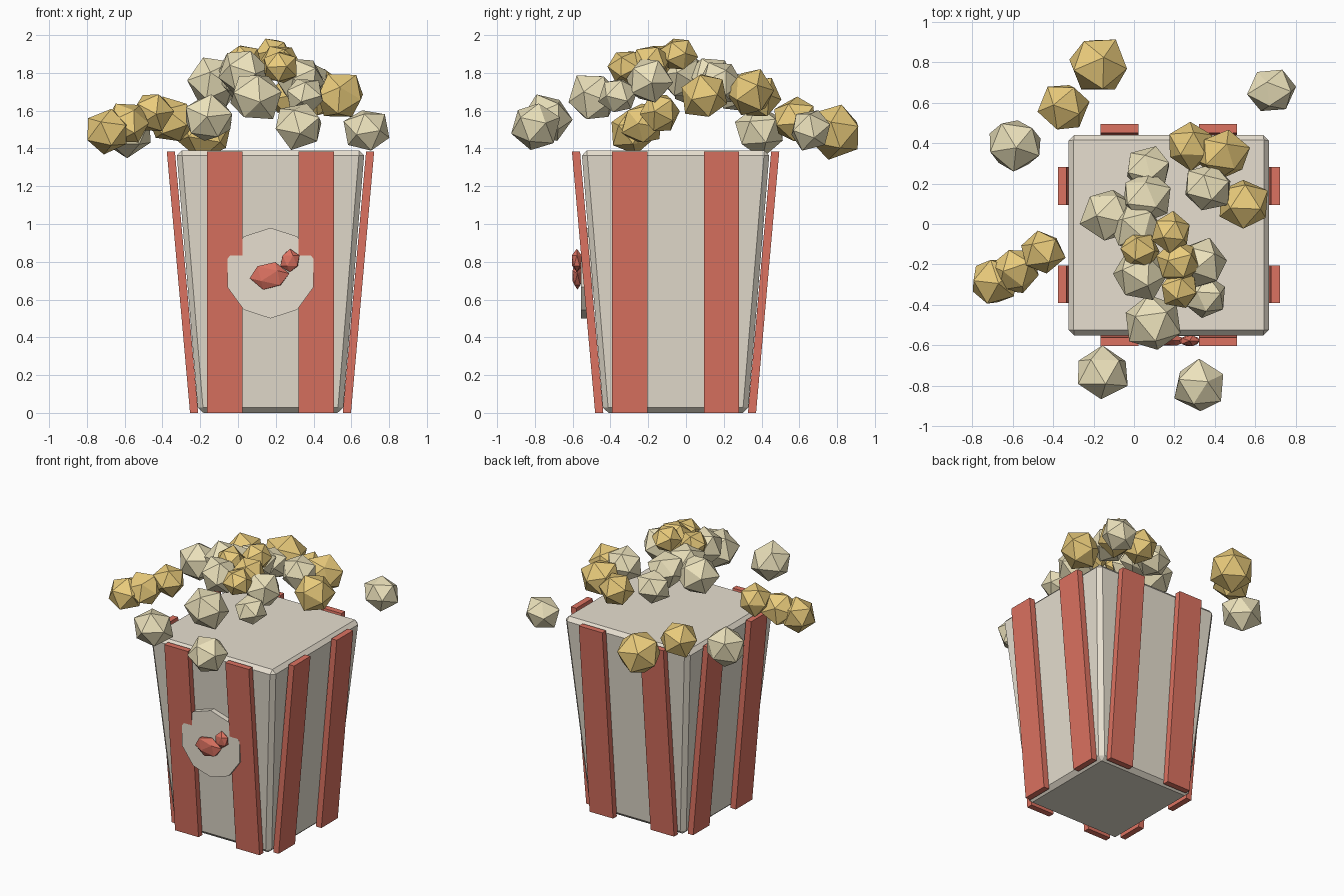
import bpy, bmesh, math, random
from mathutils import Matrix, Vector, Euler

if "Cube" in bpy.data.objects:
    bpy.data.objects.remove(bpy.data.objects["Cube"])

random.seed(4)
CX, CY, TOP = 0.172, -0.055, 1.385


def material(name, rgb):
    m = bpy.data.materials.new(name)
    m.diffuse_color = (*rgb, 1)
    m.use_nodes = True
    m.node_tree.nodes["Principled BSDF"].inputs["Base Color"].default_value = m.diffuse_color
    return m


CARTON = material("carton_cream", (0.80, 0.74, 0.63))
RED = material("stripe_red", (0.72, 0.17, 0.12))
YELLOW = material("butter_yellow", (0.82, 0.60, 0.20))
CREAM = material("popped_cream", (0.84, 0.76, 0.50))


def finish(bm, name, mat):
    bmesh.ops.recalc_face_normals(bm, faces=bm.faces)
    me = bpy.data.meshes.new(name)
    bm.to_mesh(me)
    bm.free()
    me.materials.append(mat)
    ob = bpy.data.objects.new(name, me)
    bpy.context.collection.objects.link(ob)
    return ob


# Tapered carton with chamfered edges
bm = bmesh.new()
bmesh.ops.create_cube(bm, size=1)
for v in bm.verts:
    up = v.co.z > 0
    half = 0.498 if up else 0.383
    v.co = (CX + math.copysign(half, v.co.x),
            CY + math.copysign(half, v.co.y), TOP + 0.005 if up else 0)
bmesh.ops.bevel(bm, geom=bm.edges[:], offset=0.028, segments=1,
                affect='EDGES', profile=0.5)
finish(bm, "carton", CARTON)

# Two leaning stripes on each of the four sides
for side in range(4):
    place = Matrix.Translation((CX, CY, 0)) @ Matrix.Rotation(side * math.pi / 2, 4, 'Z')
    for k in (-1, 1):
        bm = bmesh.new()
        bmesh.ops.create_cube(bm, size=1)
        for v in bm.verts:
            up, outer = v.co.z > 0, v.co.y < 0
            depth = (0.506 if up else 0.383) + (0.043 if outer else 0)
            v.co = place @ Vector((k * 0.243 + v.co.x * 0.187, -depth, TOP if up else 0))
        finish(bm, f"stripe_{side}_{k}", RED)

# Ten-sided badge on the front
bm = bmesh.new()
bmesh.ops.create_cone(bm, cap_ends=True, segments=10, radius1=0.24, radius2=0.24,
                      depth=0.06,
                      matrix=Matrix.Translation((CX, -0.525, 0.74))
                      @ Matrix.Rotation(math.pi / 2, 4, 'X'))
if max(v.co.z for v in bm.verts) < 0.975:
    bmesh.ops.rotate(bm, verts=bm.verts, cent=(CX, -0.525, 0.74),
                     matrix=Matrix.Rotation(math.pi / 10, 3, 'Y'))
finish(bm, "badge", CARTON)


def kernel(name, mat, loc, radii, jitter, rot):
    bm = bmesh.new()
    bmesh.ops.create_icosphere(bm, subdivisions=1, radius=1)
    r = Euler(rot).to_matrix()
    for v in bm.verts:
        p = r @ v.co * (1 + random.uniform(-jitter, jitter))
        v.co = Vector(loc) + Vector(a * b for a, b in zip(p, radii))
    finish(bm, name, mat)


# Red emblem kernels
kernel("emblem_kernel_large", RED, (0.165, -0.575, 0.725), (0.108, 0.03, 0.078), 0.05, (0, 0.3, 0))
kernel("emblem_kernel_small", RED, (0.275, -0.578, 0.805), (0.055, 0.03, 0.062), 0.05, (0, 0, 0))

# Popcorn pieces: x, y, z, radius
yellow = [
    (-.175, .79, 1.49, .15), (-.35, .58, 1.55, .13), (.28, .385, 1.67, .12),
    (.44, .345, 1.70, .13), (.54, .10, 1.68, .135), (.185, -.04, 1.90, .10),
    (.03, -.13, 1.86, .10), (.215, -.19, 1.85, .11), (.225, -.325, 1.83, .095),
    (-.455, -.135, 1.59, .11), (-.585, -.23, 1.53, .12), (-.69, -.28, 1.49, .125)]
cream = [
    (-.585, .39, 1.49, .14), (.68, .66, 1.50, .12), (.365, .18, 1.75, .125),
    (.07, .27, 1.70, .115), (.06, .13, 1.77, .13), (-.125, .045, 1.75, .14),
    (.01, -.02, 1.79, .13), (.33, -.20, 1.76, .13), (.35, -.36, 1.68, .105),
    (.03, -.25, 1.80, .135), (.095, -.49, 1.67, .14), (-.16, -.735, 1.56, .135),
    (.325, -.80, 1.52, .133)]
for mat, label, pieces in ((YELLOW, "butter", yellow), (CREAM, "plain", cream)):
    for i, (x, y, z, r) in enumerate(pieces):
        rot = [random.uniform(0, 6.28) for _ in range(3)]
        kernel(f"{label}_popcorn_{i}", mat, (x, y, z), (r * 1.04, r, r * 0.98), 0.07, rot)
